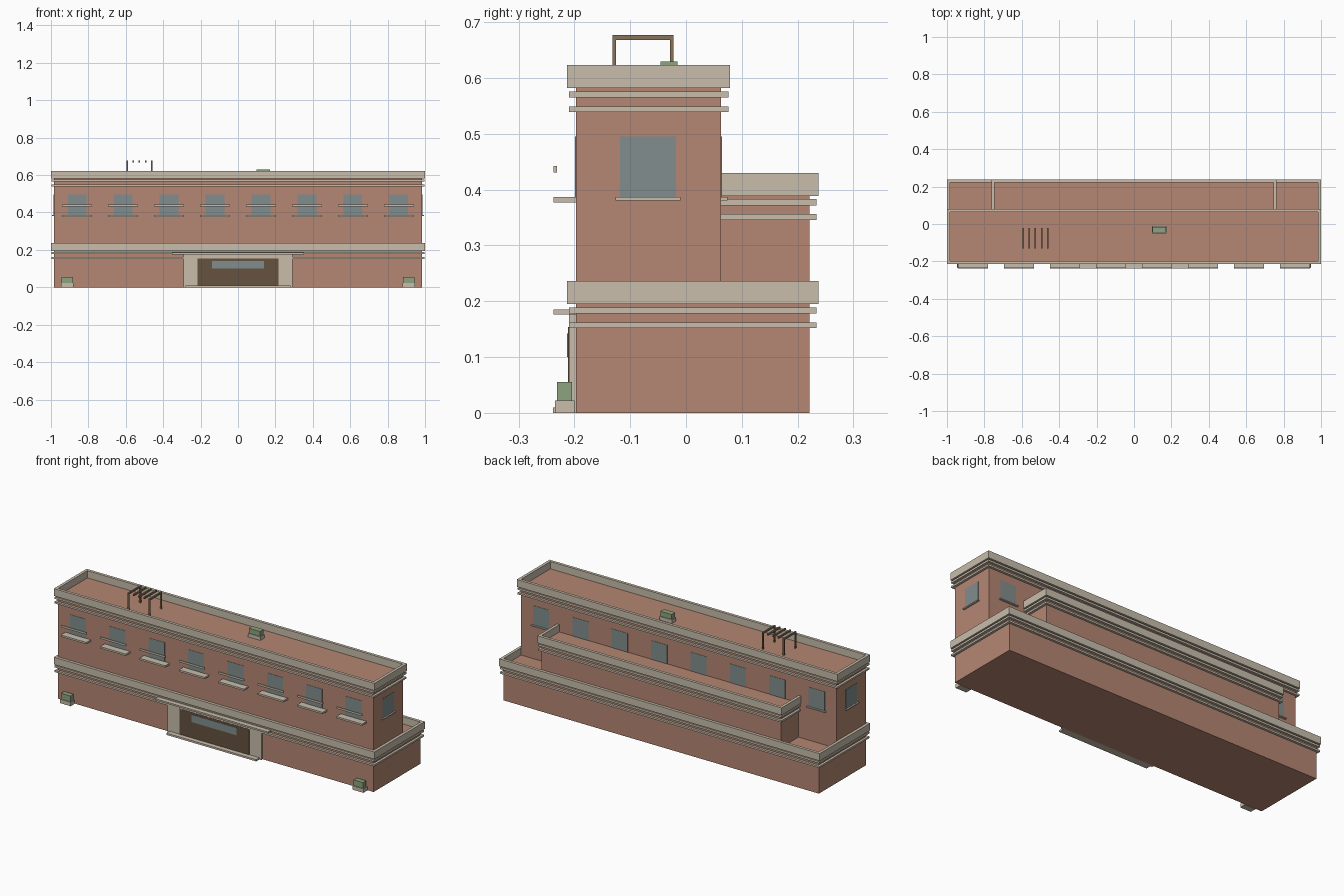
import bpy

if "Cube" in bpy.data.objects:
    bpy.data.objects.remove(bpy.data.objects["Cube"])

def material(name, rgb):
    m = bpy.data.materials.new(name)
    m.diffuse_color = (*rgb, 1)
    m.use_nodes = True
    m.node_tree.nodes["Principled BSDF"].inputs["Base Color"].default_value = m.diffuse_color
    return m

BRICK = material("brick", (0.46, 0.24, 0.17))
STONE = material("stone", (0.58, 0.51, 0.41))
GLASS = material("glass", (0.22, 0.27, 0.27))
WOOD = material("wood", (0.25, 0.17, 0.10))
DOOR = material("door_brown", (0.13, 0.085, 0.05))
GREEN = material("foliage", (0.27, 0.37, 0.21))

def boxes(name, spans, mat):
    """One object made of boxes, each given as (x0, x1, y0, y1, z0, z1)."""
    verts, faces = [], []
    for x0, x1, y0, y1, z0, z1 in spans:
        n = len(verts)
        verts += [(x, y, z) for z in (z0, z1)
                  for x, y in ((x0, y0), (x1, y0), (x1, y1), (x0, y1))]
        faces += [[n + i for i in f] for f in (
            (3, 2, 1, 0), (4, 5, 6, 7), (0, 1, 5, 4),
            (1, 2, 6, 5), (2, 3, 7, 6), (3, 0, 4, 7))]
    me = bpy.data.meshes.new(name)
    me.from_pydata(verts, [], faces)
    me.materials.append(mat)
    ob = bpy.data.objects.new(name, me)
    bpy.context.collection.objects.link(ob)
    return ob

def ring(name, hx, y0, y1, z0, z1, t, front=True):
    """Strip of thickness t wrapped around the outside of a wall block."""
    s = [(-hx - t, hx + t, y1, y1 + t, z0, z1),
         (-hx - t, -hx, y0, y1, z0, z1), (hx, hx + t, y0, y1, z0, z1)]
    if front:
        s.append((-hx - t, hx + t, y0 - t, y0, z0, z1))
    boxes(name, s, STONE)

def storey(name, hx, y0, y1, z0, top, front=True):
    """Brick block with a raised parapet and two string courses."""
    boxes(name + "_walls", [(-hx, hx, y0, y1, z0, top)], BRICK)
    ring(name + "_parapet", hx, y0, y1, top, top + 0.041, 0.016, front)
    ring(name + "_upper_band", hx, y0, y1, top - 0.017, top - 0.006, 0.013, front)
    ring(name + "_lower_band", hx, y0, y1, top - 0.043, top - 0.033, 0.013, front)

HX, YF, YM, YB = 0.984, -0.197, 0.063, 0.221
storey("ground_floor", HX, YF, YB, 0, 0.195)
storey("upper_floor", HX, YF, YM, 0.195, 0.582)
storey("rear_block", 0.746, YM, YB, 0.195, 0.389, False)

# Windows, balcony slabs, rails and thin sills
xs = [(i - 3.5) * 0.2457 for i in range(8)]
W0, W1, E = 0.386, 0.495, 0.0015
boxes("front_windows", [(x - .05, x + .05, YF - E, YF + .002, W0, W1) for x in xs], GLASS)
boxes("rear_windows", [(x - .05, x + .05, YM - .002, YM + E, W0, W1) for x in xs], GLASS)
boxes("balcony_slabs", [(x - .08, x + .08, -.237, YF, .377, .387) for x in xs], STONE)
boxes("balcony_rails", [(x - .08, x + .08, -.237, -.231, .431, .442) for x in xs], STONE)
boxes("rear_sills", [(x - .058, x + .058, YM, YM + .011, .381, .387) for x in xs], STONE)
yc = -0.068
boxes("side_windows", [(s * HX - E, s * HX + E, yc - .05, yc + .05, W0, W1) for s in (-1, 1)], GLASS)
boxes("side_sills", [(s * (HX + .005) - .005, s * (HX + .005) + .005,
                      yc - .058, yc + .058, .381, .387) for s in (-1, 1)], STONE)

# Entrance
boxes("entrance_surround", [(-.292, .292, -.2095, YF, 0, .178)], STONE)
boxes("entrance_door", [(-.217, .217, -.2112, -.2, .01, .154)], DOOR)
boxes("entrance_glass", [(-.14, .14, -.213, -.205, .1, .142)], GLASS)
boxes("entrance_canopy", [(-.352, .352, -.237, YF, .176, .185)], STONE)
boxes("entrance_step", [(-.28, .28, -.238, YF, 0, .01)], STONE)

# Planters at the front corners and on the roof
def planter(name, x, y0, y1, hw, z, base, top):
    boxes(name + "_base", [(x - hw, x + hw, y0, y1, z, base)], STONE)
    boxes(name + "_shrub", [(x - hw + .004, x + hw - .004, y0 + .004, y1 - .004, base, top)], GREEN)

planter("left_planter", -.913, -.235, -.2, .034, 0, .022, .055)
planter("right_planter", .913, -.235, -.2, .034, 0, .022, .055)
planter("roof_planter", .135, -.05, -.011, .039, .582, .602, .63)

# Roof pergola
px = [-.592 + i * .0325 for i in range(5)]
boxes("pergola_beams", [(x - .004, x + .004, -.132, -.022, .668, .677) for x in px], WOOD)
boxes("pergola_posts", [(x - .004, x + .004, y - .0035, y + .0035, .582, .668)
                        for x in (px[0], px[-1]) for y in (-.1285, -.0255)], WOOD)
